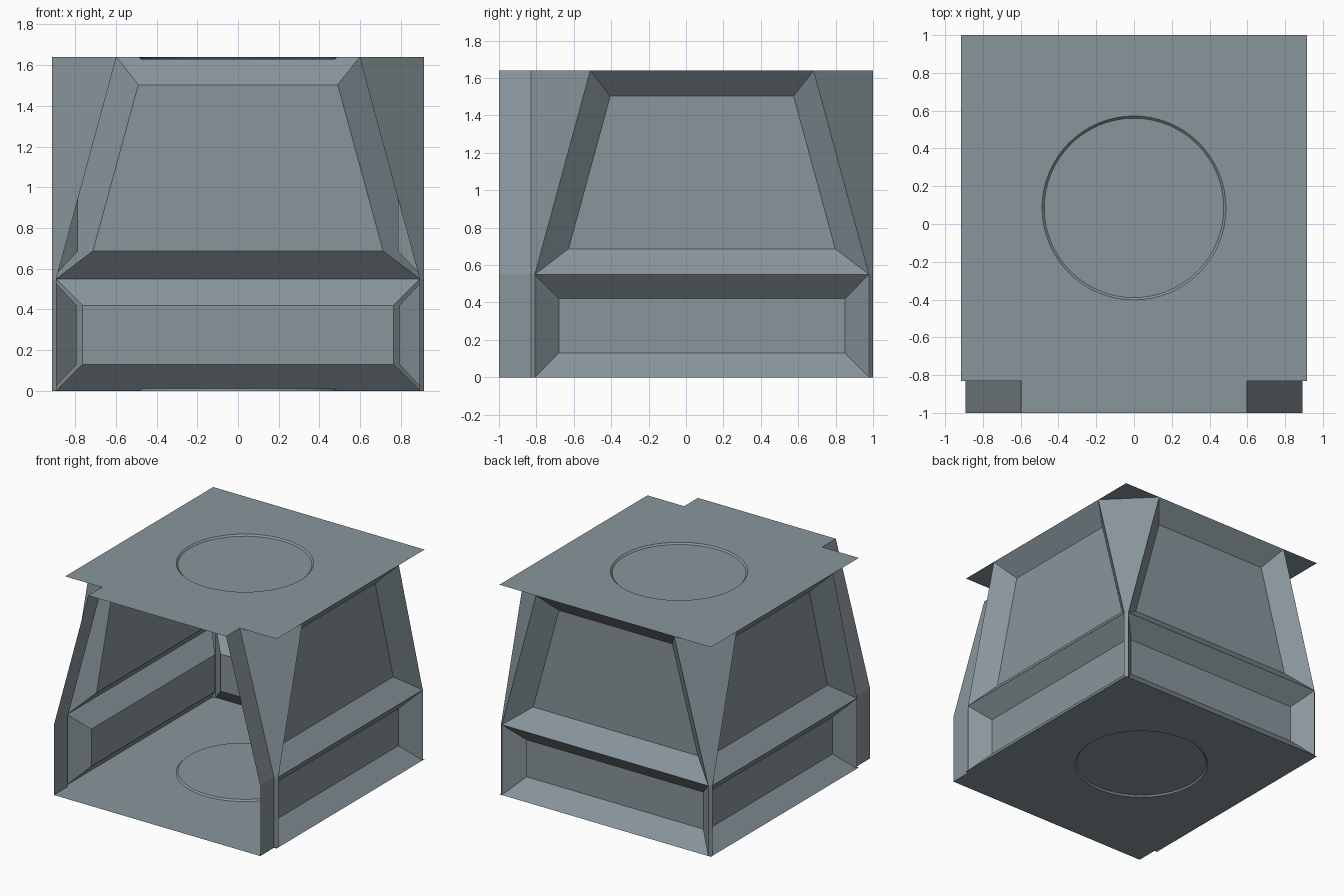
import bpy, math
from mathutils import Matrix, Vector

if "Cube" in bpy.data.objects:
    bpy.data.objects.remove(bpy.data.objects["Cube"])

R = 0.915          # half width of the square room
CY = 0.085         # room centre in y
E = 0.893          # half width of a wall panel at and below the waist
T = 0.597          # half width of a wall panel at the ceiling
WAIST, TOP = 0.55, 1.64
FRONT = -1.0

grey = bpy.data.materials.new("blue_grey_panel")
grey.diffuse_color = (0.25, 0.305, 0.335, 1)
grey.use_nodes = True
grey.node_tree.nodes["Principled BSDF"].inputs["Base Color"].default_value = grey.diffuse_color


def make(name, verts, faces, angle=0.0, centre=CY):
    """Mesh object, turned about the room's vertical axis."""
    m = Matrix.Translation((0, centre, 0)) @ Matrix.Rotation(angle, 4, 'Z')
    me = bpy.data.meshes.new(name)
    me.from_pydata([m @ Vector(v) for v in verts], [], faces)
    me.materials.append(grey)
    ob = bpy.data.objects.new(name, me)
    bpy.context.collection.objects.link(ob)
    return ob


def recessed(outer, inner, depth):
    """Panel on the x = R wall: sloped border and a sunken centre, (y, z) outlines."""
    verts = [(R, y, z) for y, z in outer] + [(R - depth, y, z) for y, z in inner]
    faces = [(i, (i + 1) % 4, 4 + (i + 1) % 4, 4 + i) for i in range(4)]
    return verts, faces + [(4, 5, 6, 7)]


# Walls on the right, back and left; the front is open
for side, ang in (("right", 0), ("back", math.pi / 2), ("left", math.pi)):
    make(side + "_lower_panel", *recessed(
        [(-E, 0), (E, 0), (E, WAIST), (-E, WAIST)],
        [(-0.765, 0.13), (0.765, 0.13), (0.765, 0.42), (-0.765, 0.42)], 0.122), ang)
    make(side + "_upper_panel", *recessed(
        [(-E, WAIST), (E, WAIST), (T, TOP), (-T, TOP)],
        [(-0.713, 0.687), (0.713, 0.687), (0.49, 1.503), (-0.49, 1.503)], 0.13), ang)

# Corner posts: narrow strip below, widening triangle above
for i in range(4):
    make("corner_post_%d" % (i + 1),
         [(R, E, 0), (E, R, 0), (E, R, WAIST), (R, E, WAIST), (T, R, TOP), (R, T, TOP)],
         [(0, 1, 2, 3), (3, 2, 4, 5)], i * math.pi / 2)

# Entry frame walls at the front
for name, s in (("entry_wall_right", 1), ("entry_wall_left", -1)):
    prof = [(E, 0), (E, WAIST), (T, TOP)]
    v = [(s * x, y, z) for y in (FRONT, CY - R) for x, z in prof]
    f = [(0, 3, 4, 1), (1, 4, 5, 2)]
    make(name, v, [q if s > 0 else q[::-1] for q in f], centre=0)


def slab(name, z, dz, half_entry, up):
    """Square plate with a shallow round step, plus the entry strip."""
    n = 64
    verts = []
    for i in range(n):
        a = 2 * math.pi * i / n
        c, s = math.cos(a), math.sin(a)
        k = R / max(abs(c), abs(s))
        verts += [(k * c, k * s, z), (0.487 * c, 0.487 * s, z), (0.475 * c, 0.475 * s, z + dz)]
    faces = []
    for i in range(n):
        a, b = 3 * i, 3 * ((i + 1) % n)
        faces += [(a, b, b + 1, a + 1), (a + 1, b + 1, b + 2, a + 2)]
    faces.append(tuple(3 * i + 2 for i in range(n)))
    k = len(verts)
    verts += [(-half_entry, FRONT - CY, z), (half_entry, FRONT - CY, z),
              (half_entry, -R, z), (-half_entry, -R, z)]
    faces.append((k, k + 1, k + 2, k + 3))
    if not up:
        faces = [f[::-1] for f in faces]
    make(name, verts, faces)


# Floor and ceiling, the round steps both push into the room
slab("floor", 0.0, 0.012, E, False)
slab("ceiling", TOP, -0.012, T, True)
